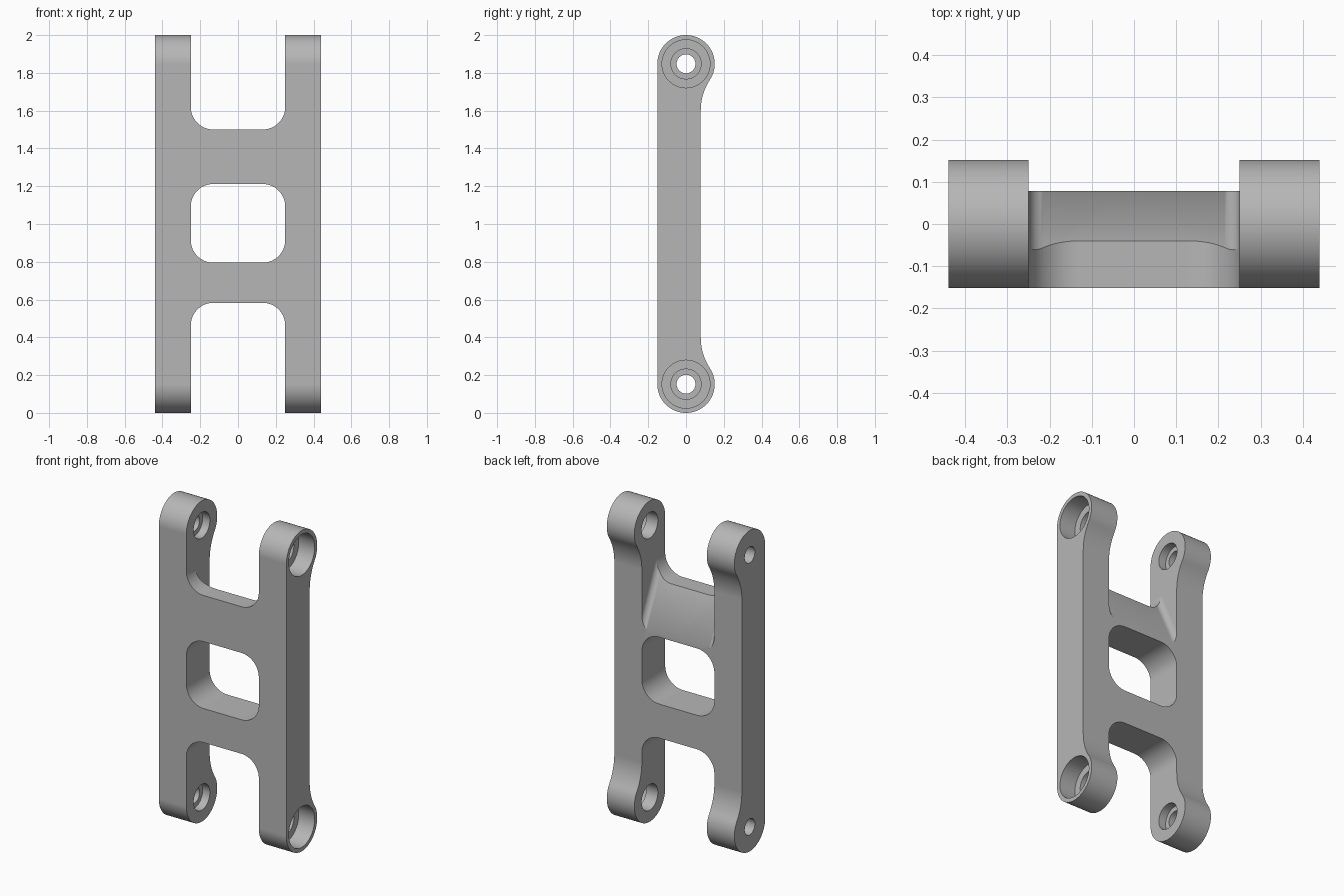
import bpy, bmesh, math
from mathutils import Matrix, Vector

old = bpy.data.objects.get("Cube")
if old:
    bpy.data.objects.remove(old, do_unlink=True)

# Main dimensions
HALF_W, GAP = 0.44, 0.25          # outer half width, inner half gap
R_END, BACK = 0.152, 0.078        # rounded leg ends, rear face of the web
Z_LOW, Z_HIGH = R_END, 2 - R_END  # pivot heights
R_NECK, R_GAP = 0.30, 0.12        # fillets of the necks and openings

grey = bpy.data.materials.new("light_grey")
grey.use_nodes = True
colour = (0.47, 0.47, 0.47, 1)
grey.diffuse_color = colour
grey.node_tree.nodes["Principled BSDF"].inputs["Base Color"].default_value = colour


def arc(cx, cy, r, start, end, steps):
    """Points on an arc, angles in radians."""
    return [(cx + r * math.cos(start + (end - start) * i / steps),
             cy + r * math.sin(start + (end - start) * i / steps))
            for i in range(steps + 1)]


def finish(name, bm):
    bmesh.ops.recalc_face_normals(bm, faces=bm.faces)
    mesh = bpy.data.meshes.new(name)
    bm.to_mesh(mesh)
    bm.free()
    mesh.materials.append(grey)
    ob = bpy.data.objects.new(name, mesh)
    bpy.context.collection.objects.link(ob)
    return ob


def prism(points, axis, low, high):
    """Extrude a profile along x (profile in y, z) or y (profile in x, z)."""
    bm = bmesh.new()
    along_x = axis == "x"
    place = lambda p: (low, p[0], p[1]) if along_x else (p[0], low, p[1])
    face = bm.faces.new([bm.verts.new(place(p)) for p in points])
    move = Vector((high - low, 0, 0) if along_x else (0, high - low, 0))
    out = bmesh.ops.extrude_face_region(bm, geom=[face])
    bmesh.ops.translate(bm, vec=move, verts=[v for v in out["geom"]
                                             if isinstance(v, bmesh.types.BMVert)])
    return bm


def rounded_opening(z0, z1):
    x, pts = GAP - R_GAP, []
    for i, (cx, cz) in enumerate([(x, z1 - R_GAP), (-x, z1 - R_GAP),
                                  (-x, z0 + R_GAP), (x, z0 + R_GAP)]):
        pts += arc(cx, cz, R_GAP, i * math.pi / 2, (i + 1) * math.pi / 2, 16)
    return finish("opening_cutter", prism(pts, "y", -0.5, 0.5))


def bore(x0, x1, z, radius):
    bm = bmesh.new()
    mat = Matrix.Translation(((x0 + x1) / 2, 0, z)) @ Matrix.Rotation(math.pi / 2, 4, "Y")
    bmesh.ops.create_cone(bm, cap_ends=True, segments=64, radius1=radius,
                          radius2=radius, depth=abs(x1 - x0), matrix=mat)
    return finish("bore_cutter", bm)


def cut(target, cutter):
    cutter.hide_render = True
    mod = target.modifiers.new("cut", "BOOLEAN")
    mod.operation, mod.solver, mod.object = "DIFFERENCE", "EXACT", cutter
    bpy.context.view_layer.objects.active = target
    bpy.ops.object.modifier_apply(modifier=mod.name)
    bpy.data.objects.remove(cutter, do_unlink=True)


# Side outline: straight front, round ends, concave necks at the back
neck_y = BACK + R_NECK
rise = math.sqrt((R_END + R_NECK) ** 2 - neck_y ** 2)
tilt = math.atan2(rise, neck_y)
upper = arc(neck_y, Z_HIGH - rise, R_NECK, math.pi, math.pi - tilt, 12)
upper += arc(0, Z_HIGH, R_END, -tilt, math.pi, 48)[1:]
outline = upper + [(y, 2 - z) for y, z in reversed(upper)]
frame = finish("link_frame", prism(outline, "x", -HALF_W, HALF_W))

# Openings between the legs
for z0, z1 in [(1.50, 2.40), (0.795, 1.212), (-0.40, 0.583)]:
    cut(frame, rounded_opening(z0, z1))

# Sloped relief behind the upper crossbar, with soft side corners
slope = (BACK + 0.04) / (1.50 - 1.24)
ramp = lambda z: -0.04 - slope * (z - 1.50)
relief = prism([(ramp(1.15), 1.15), (ramp(1.66), 1.66), (0.3, 1.66), (0.3, 1.15)],
               "x", -GAP + 0.0002, GAP - 0.0002)
side_edges = [e for e in relief.edges
              if abs(e.verts[0].co.x - e.verts[1].co.x) < 0.01
              and all(abs(v.co.y - ramp(v.co.z)) < 0.001 for v in e.verts)]
bmesh.ops.bevel(relief, geom=side_edges, offset=0.035, segments=8,
                profile=0.5, affect="EDGES")
cut(frame, finish("relief_cutter", relief))

# Pivot bores: wide outer seats on the left leg, small inner seats on the right
for z in (Z_LOW, Z_HIGH):
    cut(frame, bore(0.20, 0.50, z, 0.08))
    cut(frame, bore(HALF_W - 0.11, 0.50, z, 0.127))
    cut(frame, bore(-0.50, -0.20, z, 0.05))
    cut(frame, bore(-GAP - 0.05, -0.20, z, 0.08))

# Smooth curved faces, keep crisp edges
bpy.ops.object.select_all(action="DESELECT")
frame.select_set(True)
bpy.context.view_layer.objects.active = frame
bpy.ops.object.shade_smooth_by_angle(angle=math.radians(25))
weighted = frame.modifiers.new("weighted_normals", "WEIGHTED_NORMAL")
weighted.keep_sharp = True
